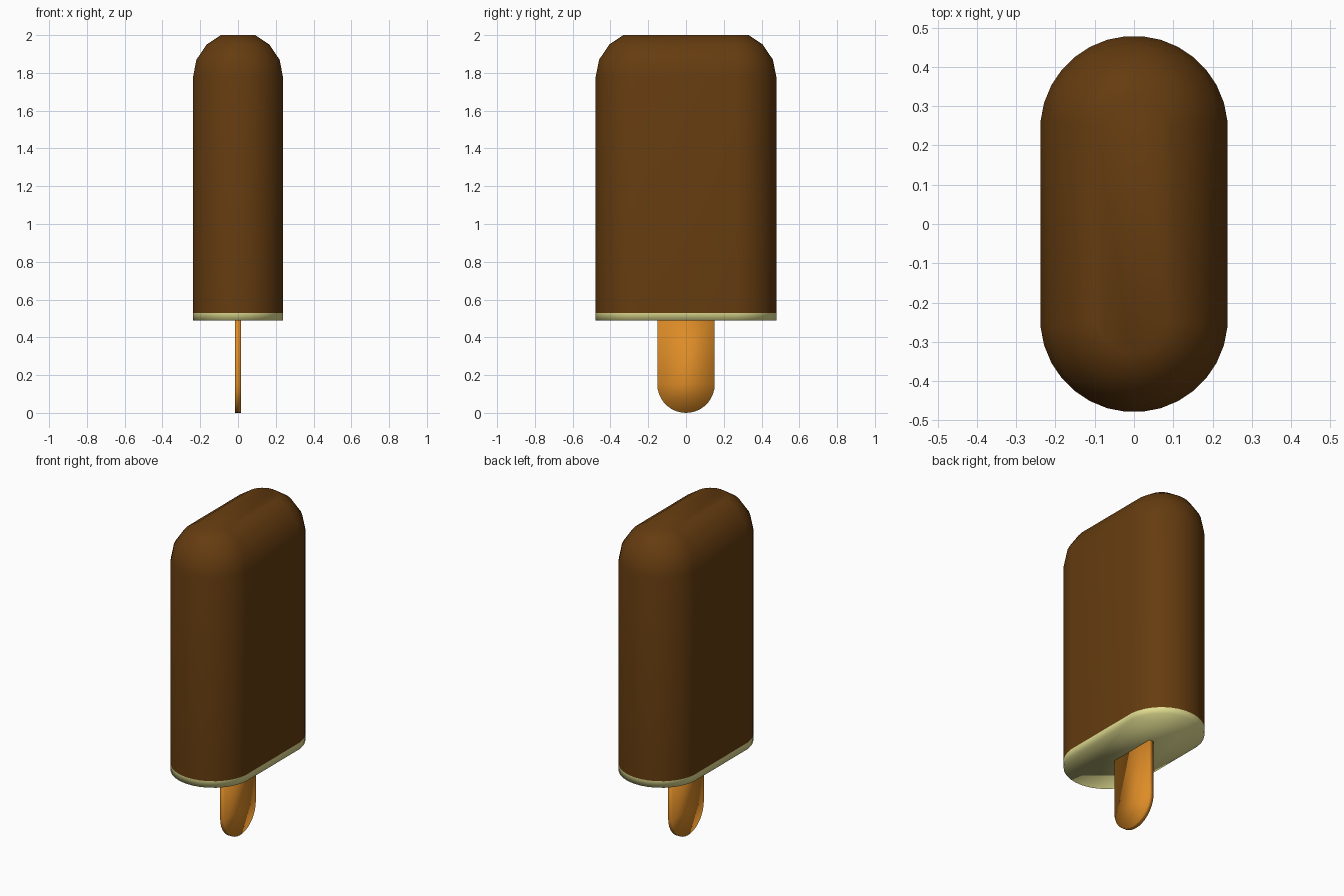
import bpy, bmesh
from math import sin, cos, pi, radians

cube = bpy.data.objects.get("Cube")
if cube:
    bpy.data.objects.remove(cube, do_unlink=True)


def material(name, color):
    mat = bpy.data.materials.new(name)
    mat.use_nodes = True
    mat.diffuse_color = (*color, 1)
    bsdf = next(n for n in mat.node_tree.nodes if n.type == 'BSDF_PRINCIPLED')
    bsdf.inputs["Base Color"].default_value = (*color, 1)
    return mat


chocolate = material("chocolate brown", (0.13, 0.045, 0.005))
cream = material("vanilla cream", (0.75, 0.72, 0.28))
wood = material("stick wood", (0.72, 0.26, 0.02))

CENTRE = 0.24   # distance of the round ends' centres from the middle
RADIUS = 0.239


def stadium(radius, z, steps=16):
    """Ring with two half-round ends facing front and back."""
    half = [(radius * cos(pi * (i + 0.5) / steps),
             CENTRE + radius * sin(pi * (i + 0.5) / steps)) for i in range(steps)]
    return [(x, y, z) for x, y in half + [(-x, -y) for x, y in half]]


def loft(name, rings, mat, cap_start, cap_end):
    """Bridge matching rings into a smooth-shaded skin."""
    bm = bmesh.new()
    loops = [[bm.verts.new(p) for p in ring] for ring in rings]
    n = len(loops[0])
    for a, b in zip(loops, loops[1:]):
        for i in range(n):
            j = (i + 1) % n
            bm.faces.new((a[i], a[j], b[j], b[i]))
    if cap_start:
        bm.faces.new(loops[0][::-1])
    if cap_end:
        bm.faces.new(loops[-1])
    for face in bm.faces:
        face.smooth = True
    mesh = bpy.data.meshes.new(name)
    bm.to_mesh(mesh)
    bm.free()
    mesh.materials.append(mat)
    obj = bpy.data.objects.new(name, mesh)
    bpy.context.collection.objects.link(obj)
    return obj


# Chocolate coating: straight sides and a rounded shoulder, as (inset, height)
profile = [(0, 0.53), (0, 1.78), (0.018, 1.87), (0.072, 1.95), (0.147, 2.0)]
loft("chocolate_coating", [stadium(RADIUS - d, z) for d, z in profile],
     chocolate, False, True)

# Cream filling showing as a thin band and the underside
loft("cream_filling", [stadium(RADIUS, z) for z in (0.49, 0.53)], cream, True, False)

# Flat stick with a round lower end
W, T = 0.152, 0.015
arc = [(W * cos(radians(a)), W - W * sin(radians(a))) for a in range(0, 181, 10)]
outline = [(W, 0.52)] + arc + [(-W, 0.52)]
loft("stick", [[(x, -y, z) for y, z in outline] for x in (-T, T)], wood, True, True)
